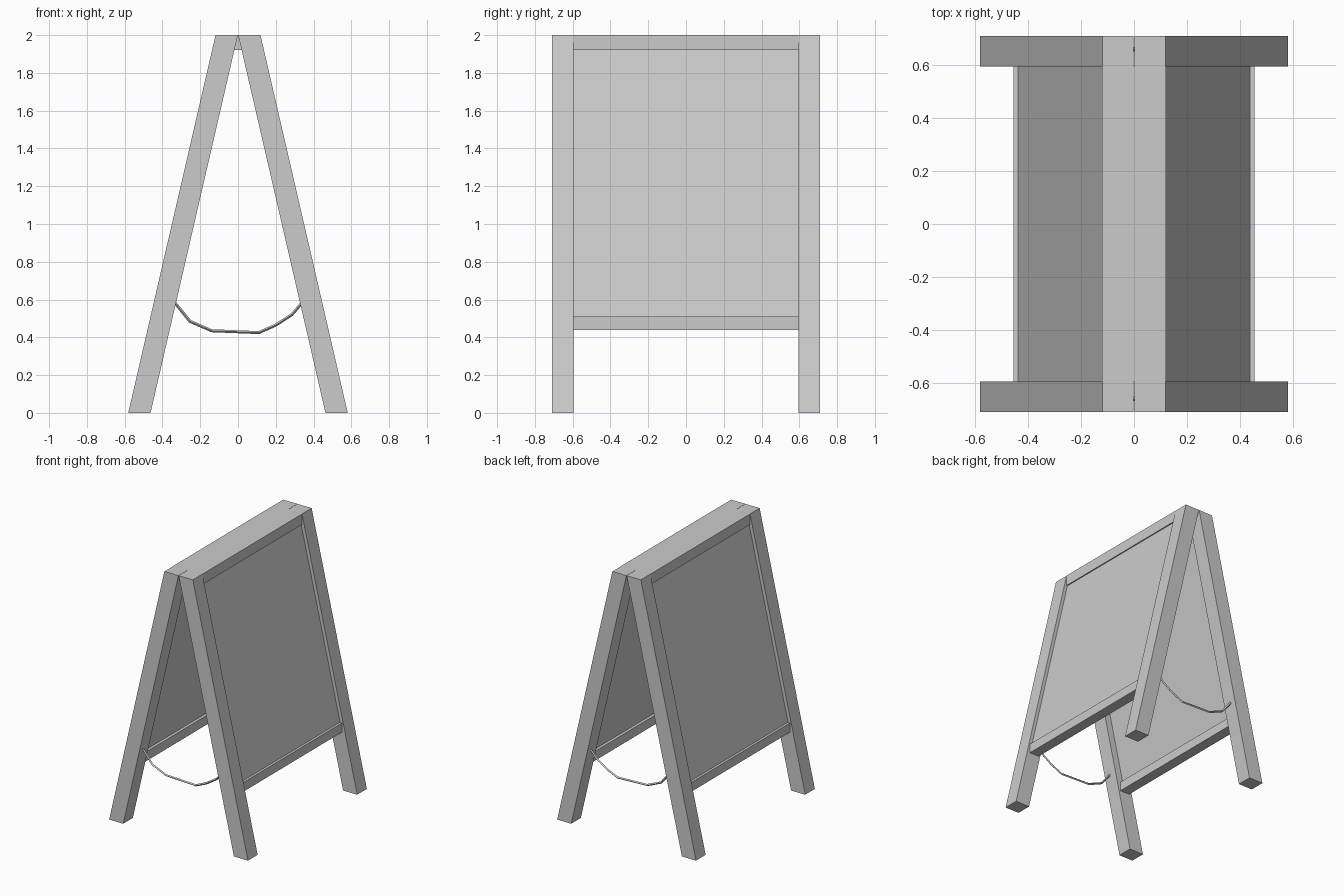
import bpy, bmesh

if "Cube" in bpy.data.objects:
    bpy.data.objects.remove(bpy.data.objects["Cube"])

SLOPE = 0.231  # sideways lean per unit of height


def lean(top_x, z):
    """x of a leaning line that passes top_x at z = 2"""
    return top_x + SLOPE * (2 - z)


def prism(name, profile, y0, y1):
    """Extrude an (x, z) profile along y"""
    bm = bmesh.new()
    face = bm.faces.new([bm.verts.new((x, y0, z)) for x, z in profile])
    ext = bmesh.ops.extrude_face_region(bm, geom=[face])
    verts = [g for g in ext["geom"] if isinstance(g, bmesh.types.BMVert)]
    bmesh.ops.translate(bm, verts=verts, vec=(0, y1 - y0, 0))
    bmesh.ops.recalc_face_normals(bm, faces=bm.faces)
    me = bpy.data.meshes.new(name)
    bm.to_mesh(me)
    bm.free()
    ob = bpy.data.objects.new(name, me)
    bpy.context.collection.objects.link(ob)
    return ob


def slab(inner, outer, z0, z1, s):
    """Leaning parallelogram profile on side s"""
    return [(s * lean(inner, z0), z0), (s * lean(outer, z0), z0),
            (s * lean(outer, z1), z1), (s * lean(inner, z1), z1)]


def box(x0, x1, z0, z1):
    return [(x0, z0), (x1, z0), (x1, z1), (x0, z1)]


IN, OUT = 0.595, 0.71  # y range of the legs

for s, side in ((1, "right"), (-1, "left")):
    # Leaning legs
    prism(side + "_front_leg", slab(0.001, 0.119, 0, 2, s), -OUT, -IN)
    prism(side + "_back_leg", slab(0.001, 0.119, 0, 2, s), IN, OUT)
    # Recessed board
    prism(side + "_board", slab(0.053, 0.093, 0.50, 1.93, s), -IN, IN)
    # Upright lower rail
    prism(side + "_lower_rail", box(s * 0.375, s * 0.455, 0.44, 0.51), -IN, IN)

# Shared top rail
prism("top_rail", box(-0.12, 0.12, 1.92, 2), -IN, IN)

# Sagging cords between the legs
path = [(-0.338, 0.588), (-0.255, 0.485), (-0.14, 0.435), (0.11, 0.425),
        (0.2, 0.465), (0.285, 0.52), (0.338, 0.582)]
for name, y in (("front_cord", -0.66), ("back_cord", 0.66)):
    cu = bpy.data.curves.new(name, "CURVE")
    cu.dimensions = "3D"
    cu.bevel_depth = 0.008
    cu.bevel_resolution = 0
    cu.use_fill_caps = True
    sp = cu.splines.new("POLY")
    sp.points.add(len(path) - 1)
    for p, (x, z) in zip(sp.points, path):
        p.co = (x, y, z, 1)
    sp.use_smooth = False
    bpy.context.collection.objects.link(bpy.data.objects.new(name, cu))
